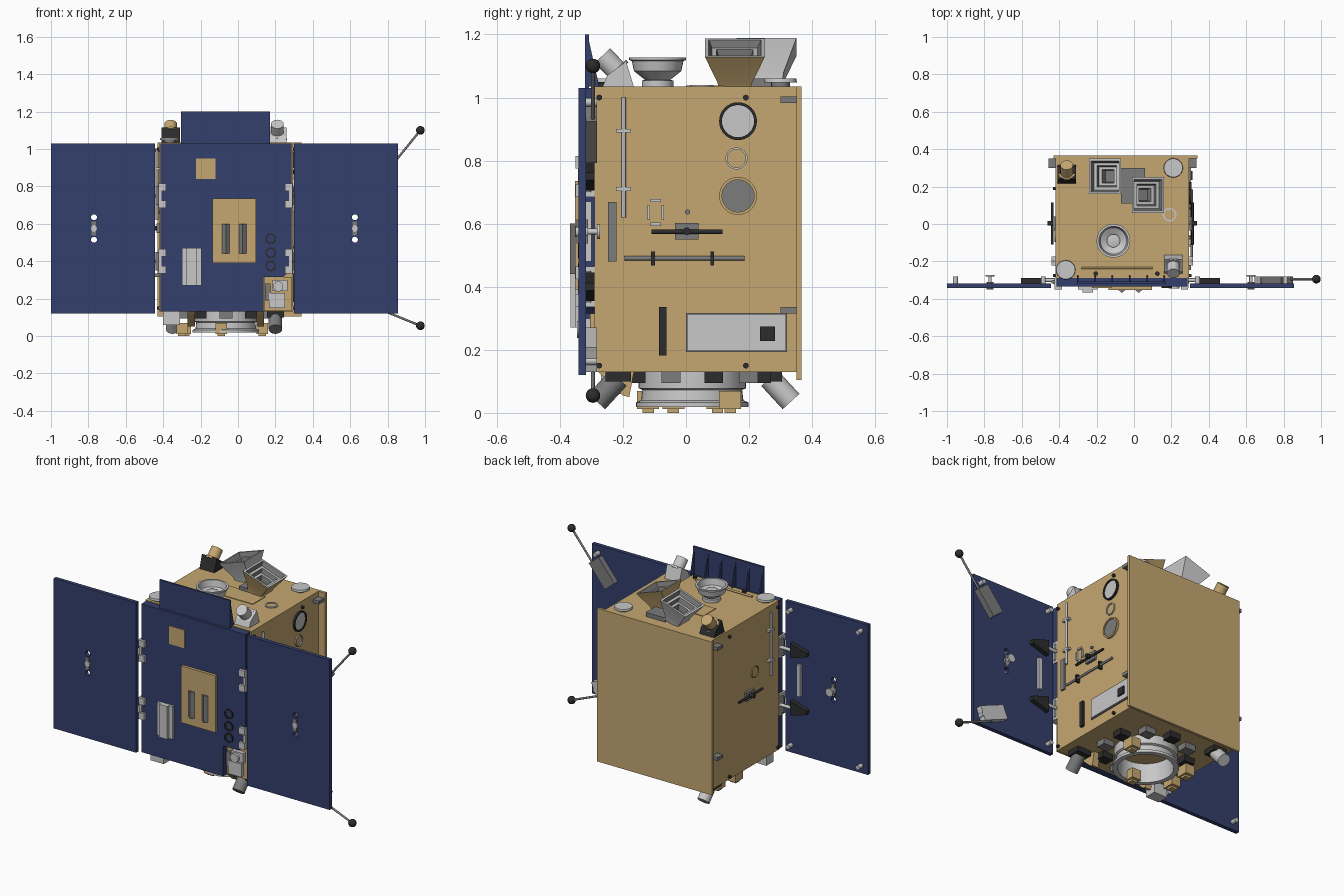
import bpy, bmesh, math
from mathutils import Vector, Matrix

cube = bpy.data.objects.get("Cube")
if cube:
    bpy.data.objects.remove(cube, do_unlink=True)


def material(name, rgb):
    m = bpy.data.materials.new(name)
    m.use_nodes = True
    m.diffuse_color = (*rgb, 1)
    m.node_tree.nodes["Principled BSDF"].inputs["Base Color"].default_value = (*rgb, 1)
    return m


TAN = material("gold foil", (0.56, 0.39, 0.165))
BLUE = material("panel blue", (0.034, 0.05, 0.15))
LIGHT = material("light grey", (0.58, 0.58, 0.58))
GREY = material("mid grey", (0.2, 0.2, 0.2))
DARK = material("near black", (0.025, 0.025, 0.025))
made = []


def finish(name, bm, *mats):
    bmesh.ops.remove_doubles(bm, verts=bm.verts, dist=1e-5)
    bmesh.ops.recalc_face_normals(bm, faces=bm.faces)
    me = bpy.data.meshes.new(name)
    bm.to_mesh(me)
    bm.free()
    for m in mats:
        me.materials.append(m)
    ob = bpy.data.objects.new(name, me)
    bpy.context.collection.objects.link(ob)
    made.append(ob)
    return ob


def box(name, x, y, z, mat, spin=0):
    """Box from three (low, high) ranges, optionally spun about its own y axis."""
    bm = bmesh.new()
    bmesh.ops.create_cube(bm, size=1)
    mid = Vector([sum(r) / 2 for r in (x, y, z)])
    size = Matrix.Diagonal([r[1] - r[0] for r in (x, y, z)] + [1])
    bm.transform(Matrix.Translation(mid) @ Matrix.Rotation(spin, 4, 'Y') @ size)
    return finish(name, bm, mat)


def lathe(name, profile, at, axis, mat, seg=32):
    """Spin a (radius, height) profile about an axis through a point."""
    bm = bmesh.new()
    rings = [[bm.verts.new((r * math.cos(a), r * math.sin(a), h))
              for a in (math.tau * i / seg for i in range(seg))] for r, h in profile]
    for a, b in zip(rings, rings[1:]):
        for i in range(seg):
            j = (i + 1) % seg
            bm.faces.new((a[i], a[j], b[j], b[i]))
    turn = Vector(axis).to_track_quat('Z', 'Y').to_matrix().to_4x4()
    bm.transform(Matrix.Translation(at) @ turn)
    return finish(name, bm, mat)


def rod(name, a, b, r, mat, r2=None, seg=20):
    d = Vector(b) - Vector(a)
    r2 = r if r2 is None else r2
    return lathe(name, [(0, 0), (r, 0), (r2, d.length), (0, d.length)], a, d, mat, seg)


def hoop(name, at, axis, r_in, r_out, h, mat):
    return lathe(name, [(r_in, 0), (r_out, 0), (r_out, h), (r_in, h), (r_in, 0)], at, axis, mat)


def prism(name, pts, depth, place, mat):
    """Extrude a 2D outline; place maps (u, v, depth) to a point."""
    bm = bmesh.new()
    ends = [[bm.verts.new(place(u, v, d)) for u, v in pts] for d in depth]
    bm.faces.new(ends[0])
    bm.faces.new(ends[1])
    for i in range(len(pts)):
        j = (i + 1) % len(pts)
        bm.faces.new((ends[0][i], ends[0][j], ends[1][j], ends[1][i]))
    return finish(name, bm, mat)


def xz(u, v, d): return (u, d, v)
def yz(u, v, d): return (d, u, v)


# Main body and oversized back plate
box("body", (-0.42, 0.295), (-0.29, 0.355), (0.13, 1.035), TAN)
box("back_plate", (-0.43, 0.34), (0.35, 0.366), (0.105, 1.035), TAN)

# Front solar panel with a corner notch, and the ribbed upper extension
prism("front_panel", [(-0.415, 0.13), (0.135, 0.13), (0.135, 0.315), (0.24, 0.315),
                      (0.285, 0.36), (0.285, 1.03), (-0.415, 1.03)], (-0.335, -0.285), xz, BLUE)
box("upper_panel", (-0.305, 0.17), (-0.32, -0.308), (1.0, 1.2), BLUE)
for i in range(6):
    x = -0.3 + i * 0.0925
    prism("upper_panel_rib", [(-0.31, 1.035), (-0.275, 1.035), (-0.29, 1.1), (-0.31, 1.19)],
          (x - 0.004, x + 0.004), yz, BLUE)

# Front equipment
box("tan_front_unit", (-0.135, 0.095), (-0.352, -0.33), (0.39, 0.735), TAN)
for x in (-0.065, 0.025):
    prism("front_ridge", [(x - 0.022, -0.35), (x + 0.022, -0.35), (x, -0.368)], (0.44, 0.6),
          lambda u, v, d: (u, v, d), GREY)
box("small_tan_plate", (-0.225, -0.12), (-0.341, -0.33), (0.84, 0.95), TAN)
box("grey_front_box", (-0.3, -0.195), (-0.35, -0.33), (0.27, 0.47), LIGHT)
box("grey_front_box_lid", (-0.275, -0.22), (-0.366, -0.35), (0.27, 0.47), LIGHT)
for z in (0.375, 0.445, 0.52):
    hoop("front_port_rim", (0.175, -0.333, z), (0, -1, 0), 0.02, 0.029, 0.01, DARK)
    rod("front_port", (0.175, -0.333, z), (0.175, -0.338, z), 0.02, BLUE)
box("notch_floor", (0.14, 0.285), (-0.305, -0.285), (0.135, 0.315), TAN)
box("notch_unit", (0.165, 0.25), (-0.325, -0.3), (0.15, 0.23), LIGHT)
box("notch_block", (0.185, 0.265), (-0.33, -0.3), (0.24, 0.3), LIGHT)
rod("notch_sensor", (0.215, -0.3, 0.265), (0.215, -0.345, 0.265), 0.027, LIGHT)
box("notch_connector", (0.145, 0.175), (-0.32, -0.3), (0.19, 0.28), GREY)


# Side wings with latch holes, hinges and rear fittings
for s, inner in ((-1, -0.445), (1, 0.3)):
    outer = inner + s * 0.555
    mid = inner + s * 0.325
    wing = box("wing_panel", sorted((inner, outer)), (-0.341, -0.317), (0.12, 1.03), BLUE)
    cutters = [rod("hole_cutter", (mid, -0.4, z), (mid, -0.25, z), 0.016, DARK) for z in (0.515, 0.635)]
    for c in cutters:
        mod = wing.modifiers.new("hole", 'BOOLEAN')
        mod.operation, mod.object, mod.solver = 'DIFFERENCE', c, 'EXACT'
        c.hide_render = True
        bpy.context.view_layer.objects.active = wing
        bpy.ops.object.modifier_apply(modifier="hole")
        made.remove(c)
        bpy.data.objects.remove(c, do_unlink=True)
    box("latch_plate", (mid - 0.012, mid + 0.012), (-0.347, -0.31), (0.537, 0.613), GREY)
    rod("latch_boss", (mid, -0.35, 0.575), (mid, -0.31, 0.575), 0.018, LIGHT)
    rod("latch_stem", (mid, -0.32, 0.575), (mid, -0.275, 0.575), 0.009, LIGHT)
    rod("latch_head", (mid, -0.282, 0.575), (mid, -0.272, 0.575), 0.024, LIGHT)
    for x in (inner + s * 0.04, outer - s * 0.045):
        for z in (0.165, 0.985):
            rod("wing_stop", (x, -0.32, z), (x, -0.282, z), 0.013, LIGHT)
    bar = inner + s * 0.1
    box("wing_back_bar", (bar - 0.012, bar + 0.012), (-0.318, -0.3), (0.48, 0.67), LIGHT)
    edge = -0.405 if s < 0 else 0.27
    for z in (0.4, 0.75):
        for dz in (-0.045, 0.045):
            box("hinge_leaf", (edge - 0.02, edge + 0.02), (-0.35, -0.3), (z + dz - 0.02, z + dz + 0.02), LIGHT)
        box("hinge_spine", (edge + s * 0.012 - 0.009, edge + s * 0.012 + 0.009), (-0.342, -0.29),
            (z - 0.065, z + 0.065), LIGHT)
        rod("hinge_pin", (inner - s * 0.014, -0.31, z - 0.05), (inner - s * 0.014, -0.31, z + 0.05), 0.01, GREY)
        rod("hinge_arm", (edge, -0.3, z), (inner + s * 0.06, -0.3, z), 0.01, LIGHT)
        prism("hinge_damper", [(inner + s * 0.05, z - 0.045), (inner + s * 0.05, z + 0.045),
                               (inner + s * 0.16, z + 0.012), (inner + s * 0.16, z - 0.012)],
              (-0.318, -0.29), xz, DARK)

# Ball-tipped booms with their rear housings
for name, start, ball, centre, mat in (("upper", (0.78, 0.86), (0.975, 1.1), (0.765, 0.885), GREY),
                                       ("lower", (0.75, 0.147), (0.975, 0.055), (0.74, 0.2), LIGHT)):
    (sx, sz), (bx, bz), (cx, cz) = start, ball, centre
    rod(name + "_boom", (sx, -0.295, sz), (bx, -0.295, bz), 0.006, GREY)
    tip = lathe(name + "_boom_ball", [(0.023 * math.sin(a), -0.023 * math.cos(a))
                for a in (math.pi * i / 12 for i in range(13))], (bx, -0.295, bz), (0, 0, 1), DARK, 24)
    box(name + "_boom_housing", (cx - 0.085, cx + 0.085), (-0.318, -0.282), (cz - 0.042, cz + 0.042),
        mat, -math.atan2(bz - sz, bx - sx))


# Flared square sensor hoods on the top deck
def flare(name, x, y, z, tilt, mat):
    steps = [(0.045, 0.05, -0.13), (0.05, 0.055, -0.1), (0.09, 0.095, 0), (0.078, 0.083, 0),
             (0.07, 0.072, -0.025), (0.055, 0.058, -0.025), (0.05, 0.05, -0.05),
             (0.035, 0.036, -0.05), (0.025, 0.03, -0.08)]
    bm = bmesh.new()
    rings = [[bm.verts.new((a * hx, b * hy, h)) for a, b in ((-1, -1), (1, -1), (1, 1), (-1, 1))]
             for hx, hy, h in steps]
    for k, (p, q) in enumerate(zip(rings, rings[1:])):
        for i in range(4):
            f = bm.faces.new((p[i], p[(i + 1) % 4], q[(i + 1) % 4], q[i]))
            f.material_index = 0 if k < 2 else 1 + (k in (3, 5, 7))
    bm.faces.new(rings[-1]).material_index = 2
    bm.transform(Matrix.Translation((x, y, z)) @ Matrix.Rotation(tilt, 4, 'Y'))
    finish(name, bm, mat, LIGHT, GREY)


flare("tan_hood", 0.075, 0.155, 1.158, 0.33, TAN)
flare("grey_hood", -0.155, 0.255, 1.16, -0.33, LIGHT)
box("hood_mount", (-0.07, 0.06), (0.11, 0.3), (1.03, 1.06), GREY)
box("deck_plate", (-0.2, 0.1), (0.0, 0.12), (1.034, 1.039), TAN)

# Top dish, pods and corner discs
lathe("top_dish", [(0, 0), (0.05, 0), (0.05, 0.02), (0.04, 0.022), (0.075, 0.05), (0.082, 0.082),
                   (0.09, 0.085), (0.09, 0.093), (0.078, 0.093), (0.07, 0.055), (0.035, 0.035),
                   (0.035, 0.06), (0.012, 0.065), (0, 0.065)], (-0.11, -0.09, 1.034), (0, 0, 1), LIGHT, 40)
for x, y in ((0.21, 0.3), (-0.365, -0.245)):
    rod("corner_disc_post", (x, y, 1.03), (x, y, 1.05), 0.03, GREY)
    rod("corner_disc", (x, y, 1.048), (x, y, 1.06), 0.052, LIGHT, 0.05)
for x, s, y, mat, base in ((0.21, -1, -0.165, LIGHT, LIGHT), (-0.36, 1, 0.215, TAN, DARK)):
    prism("top_pod_bracket", [(y, 1.033), (y + s * 0.025, 1.115), (y + s * 0.085, 1.07), (y + s * 0.1, 1.033)],
          (x - 0.05, x + 0.05), yz, base)
    rod("top_pod", (x, y + s * 0.045, 1.075), (x, y + s * 0.1, 1.133), 0.034, mat)
    hoop("top_pod_collar", (x, y + s * 0.05, 1.08), (0, s, 1.05), 0.03, 0.045, 0.012, mat)
hoop("deck_ring", (0.19, 0.05, 1.034), (0, 0, 1), 0.028, 0.037, 0.006, LIGHT)
rod("deck_rod", (-0.28, -0.235, 1.043), (0.1, -0.235, 1.043), 0.006, TAN)
for x in (-0.205, 0.125):
    rod("deck_bolt", (x, -0.265, 1.03), (x, -0.265, 1.05), 0.012, DARK)

# Underside: launch ring, brackets, electronics boxes and pods
lathe("launch_ring", [(0.15, 0), (0.178, 0), (0.178, 0.015), (0.162, 0.022), (0.158, 0.055),
                      (0.17, 0.06), (0.17, 0.115), (0.145, 0.115), (0.15, 0)],
      (-0.065, 0.02, 0.018), (0, 0, 1), LIGHT, 48)
for i in range(10):
    a = math.tau * (i + 0.5) / 10
    x, y = -0.065 + 0.235 * math.cos(a), 0.02 + 0.22 * math.sin(a)
    box("underside_box", (x - 0.035, x + 0.035), (y - 0.03, y + 0.03), (0.095, 0.131), (DARK, GREY)[i % 2])
for x in (-0.25, 0.12):
    prism("underside_gusset", [(-0.28, 0.131), (-0.165, 0.131), (-0.18, 0.05), (-0.2, 0.055)],
          (x - 0.02, x + 0.02), yz, TAN)
for x, y in ((0.13, 0.14), (-0.28, 0.1), (-0.09, -0.12), (-0.3, -0.04)):
    box("ring_clamp", (x - 0.03, x + 0.03), (y - 0.035, y + 0.035), (0.012, 0.07), TAN)
    box("ring_clamp_foot", (x - 0.02, x + 0.02), (y - 0.018, y + 0.018), (0, 0.014), TAN)
for x, s, y, mat in ((0.2, -1, -0.215, GREY), (-0.35, 1, 0.265, LIGHT)):
    rod("lower_pod", (x, y, 0.11), (x, y + s * 0.068, 0.036), 0.036, mat)
    box("lower_pod_mount", (x - 0.045, x + 0.045), (y - 0.04, y + 0.04), (0.1, 0.131), DARK)
box("lower_corner_unit", (-0.4, -0.31), (-0.27, -0.2), (0.06, 0.131), LIGHT)

# Left side fittings
X = 0.293
for y, z, r, rim, face in ((0.165, 0.925, 0.06, DARK, LIGHT), (0.165, 0.688, 0.06, TAN, GREY)):
    hoop("port_rim", (X, y, z), (1, 0, 0), r - 0.009, r, 0.014, rim)
    rod("port_face", (X, y, z), (X + 0.008, y, z), r - 0.009, face, seg=32)
hoop("thin_ring", (X, 0.16, 0.807), (1, 0, 0), 0.029, 0.035, 0.009, LIGHT)
for y in (-0.118, -0.074):
    box("oval_handle_side", (X, X + 0.012), (y - 0.004, y + 0.004), (0.612, 0.66), LIGHT)
for z in (0.598, 0.674):
    box("oval_handle_end", (X, X + 0.012), (-0.112, -0.08), (z - 0.005, z + 0.005), LIGHT)
rod("cross_rod", (X + 0.015, -0.195, 0.49), (X + 0.015, 0.185, 0.49), 0.007, GREY)
for y in (-0.105, 0.083):
    box("cross_rod_clamp", (X, X + 0.025), (y - 0.006, y + 0.006), (0.468, 0.512), DARK)
box("side_bar", (X, X + 0.012), (-0.247, -0.221), (0.48, 0.668), GREY)
box("access_plate_rim", (X, X + 0.008), (0.0, 0.32), (0.193, 0.317), GREY)
box("access_plate", (X, X + 0.012), (0.006, 0.314), (0.199, 0.311), LIGHT)
box("access_socket", (X, X + 0.02), (0.235, 0.283), (0.228, 0.274), DARK)
box("dark_strip", (X, X + 0.016), (-0.085, -0.062), (0.182, 0.335), DARK)
rod("side_plug", (X, 0.005, 0.637), (X + 0.012, 0.005, 0.637), 0.008, GREY)

# Fittings shared by both sides
for s, x in ((1, 0.293), (-1, -0.418)):
    def out(d): return sorted((x, x + s * d))
    rod("side_rod", (x + s * 0.015, -0.198, 0.62), (x + s * 0.015, -0.198, 1.0), 0.007, LIGHT)
    for z in (0.71, 0.895):
        box("side_rod_clamp", out(0.022), (-0.222, -0.174), (z - 0.006, z + 0.006), LIGHT)
    box("side_antenna_base", out(0.018), (-0.035, 0.04), (0.55, 0.602), GREY)
    rod("side_antenna_stem", (x, 0.003, 0.576), (x + s * 0.045, 0.003, 0.576), 0.012, DARK)
    rod("side_antenna_arm", (x + s * 0.02, -0.11, 0.574), (x + s * 0.02, 0.115, 0.574), 0.007, DARK)
    for z in (0.325, 0.993):
        box("side_lug", out(0.04), (0.3, 0.35), (z - 0.01, z + 0.01), GREY)
    for y in (-0.275, 0.19):
        for z in (0.15, 1.0):
            rod("side_bolt", (x, y, z), (x + s * 0.015, y, z), 0.009, DARK)
hoop("right_ring", (-0.419, -0.06, 0.69), (-1, 0, 0), 0.03, 0.035, 0.006, TAN)

# Smooth the round parts and keep hard edges
bpy.ops.object.select_all(action='DESELECT')
for ob in made:
    ob.select_set(True)
bpy.context.view_layer.objects.active = made[0]
bpy.ops.object.shade_smooth_by_angle(angle=math.radians(30))
